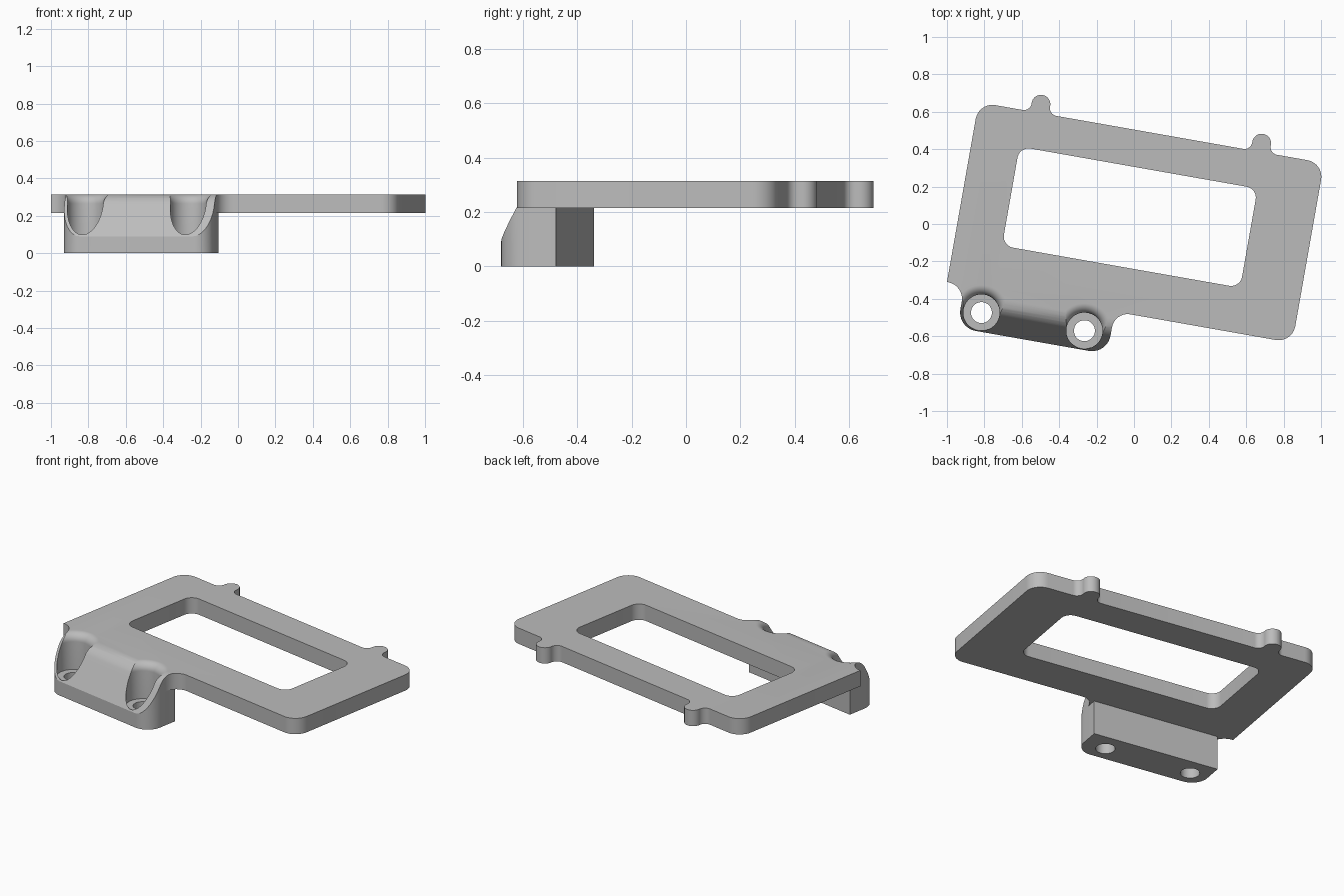
import bpy
import bmesh
from math import cos, sin, pi, radians
from mathutils import Vector, Matrix

TOP, UNDER = 0.315, 0.215

if "Cube" in bpy.data.objects:
    bpy.data.objects.remove(bpy.data.objects["Cube"])

grey = bpy.data.materials.new("plain_grey")
grey.use_nodes = True
grey.diffuse_color = (0.5, 0.5, 0.5, 1)
grey.node_tree.nodes["Principled BSDF"].inputs["Base Color"].default_value = (0.5, 0.5, 0.5, 1)


def rounded(corners, steps=10):
    """Outline with each (x, y, radius) corner replaced by a tangent arc."""
    out = []
    for i, (x, y, r) in enumerate(corners):
        p = Vector((x, y))
        if r == 0:
            out.append(p)
            continue
        a = (Vector(corners[i - 1][:2]) - p).normalized()
        b = (Vector(corners[(i + 1) % len(corners)][:2]) - p).normalized()
        half = a.angle(b) / 2
        centre = p + (a + b).normalized() * (r / sin(half))
        start = p + a * (r * cos(half) / sin(half)) - centre
        end = p + b * (r * cos(half) / sin(half)) - centre
        turn = start.angle_signed(end)
        for k in range(steps + 1):
            out.append(centre + Matrix.Rotation(-turn * k / steps, 2) @ start)
    return out


def prism(name, outline, low, high, along_x=False):
    """Extrude an outline upward, or along x when the outline is a (y, z) profile."""
    bm = bmesh.new()
    place = (lambda p: (low, p.x, p.y)) if along_x else (lambda p: (p.x, p.y, low))
    face = bm.faces.new([bm.verts.new(place(p)) for p in outline])
    new = bmesh.ops.extrude_face_region(bm, geom=[face])["geom"]
    shift = (high - low, 0, 0) if along_x else (0, 0, high - low)
    bmesh.ops.translate(bm, vec=shift, verts=[g for g in new if isinstance(g, bmesh.types.BMVert)])
    return finish(name, bm)


def turned(name, profile, x, y, steps=48):
    """Revolve a closed (radius, z) profile about a vertical axis."""
    bm = bmesh.new()
    verts = [bm.verts.new((r, 0, z)) for r, z in profile]
    edges = [bm.edges.new(pair) for pair in zip(verts, verts[1:])]
    bmesh.ops.spin(bm, geom=verts + edges, cent=(0, 0, 0), axis=(0, 0, 1),
                   angle=2 * pi, steps=steps, use_duplicate=False)
    bmesh.ops.remove_doubles(bm, verts=bm.verts, dist=1e-5)
    bmesh.ops.translate(bm, vec=(x, y, 0), verts=bm.verts)
    return finish(name, bm)


def finish(name, bm):
    bmesh.ops.recalc_face_normals(bm, faces=bm.faces)
    mesh = bpy.data.meshes.new(name)
    bm.to_mesh(mesh)
    bm.free()
    mesh.materials.append(grey)
    ob = bpy.data.objects.new(name, mesh)
    bpy.context.collection.objects.link(ob)
    return ob


def combine(target, other, operation):
    mod = target.modifiers.new("combine", "BOOLEAN")
    mod.operation, mod.solver, mod.object = operation, "EXACT", other
    bpy.context.view_layer.objects.active = target
    bpy.ops.object.modifier_apply(modifier=mod.name)
    bpy.data.objects.remove(other)


# Frame plate outline, with the lug in front and two small tabs behind
LEFT, RIGHT, FRONT, BACK = -0.931, 0.944, -0.479, 0.497
LUG_L, LUG_R, LUG_F = -0.835, -0.02, -0.71


def tab(x):
    w, tip = 0.05, BACK + 0.097
    return [(x + w, BACK, 0.042), (x + w, tip, 0.049), (x - w, tip, 0.049), (x - w, BACK, 0.042)]


lug_front = [(LUG_L, LUG_F, 0.1), (LUG_R, LUG_F, 0.1)]
outline = [(LEFT, FRONT, 0), (LUG_L, FRONT, 0.09), *lug_front, (LUG_R, FRONT, 0.085),
           (RIGHT, FRONT, 0.09), (RIGHT, BACK, 0.09), *tab(0.597), *tab(-0.601), (LEFT, BACK, 0.09)]
plate = prism("frame_plate", rounded(outline), UNDER, TOP)

# Mounting block below the lug
block = prism("mounting_block", rounded([(LUG_L, -0.49, 0), *lug_front, (LUG_R, -0.49, 0)]), 0, 0.25)
combine(plate, block, "UNION")

# Rectangular window
window = [(-0.675, -0.237, 0.06), (0.618, -0.237, 0.06), (0.618, 0.301, 0.06), (-0.675, 0.301, 0.06)]
combine(plate, prism("window_cutter", rounded(window), 0.1, 0.5), "DIFFERENCE")

# Sloped front of the block, blended into the top
slope = [(-0.75, 0.0207, 0), (-0.58, TOP, 0.105), (-0.515, TOP, 0), (-0.515, 0.5, 0), (-0.75, 0.5, 0)]
combine(plate, prism("slope_cutter", rounded(slope), -1.2, 0.03, True), "DIFFERENCE")

# Screw pockets with a rounded lip, and their through holes
R, LIP, FLOOR = 0.097, 0.05, 0.09
lip = [(R + LIP - LIP * cos(a), TOP - LIP + LIP * sin(a)) for a in (k * pi / 20 for k in range(11))]
pocket = [(0, FLOOR), (R, FLOOR), *lip, (R + LIP, 0.5), (0, 0.5)]
drill = [(0, -0.1), (0.056, -0.1), (0.056, 0.2), (0, 0.2)]
for x in (-0.721, -0.162):
    combine(plate, turned("pocket_cutter", pocket, x, -0.608), "DIFFERENCE")
    combine(plate, turned("drill_cutter", drill, x, -0.608), "DIFFERENCE")

# Turn the bracket to its resting angle and shade it
plate.data.transform(Matrix.Rotation(radians(-10), 4, "Z"))
plate.name = "mounting_bracket"
bpy.ops.object.select_all(action="DESELECT")
plate.select_set(True)
bpy.context.view_layer.objects.active = plate
bpy.ops.object.shade_smooth_by_angle(angle=radians(30))
